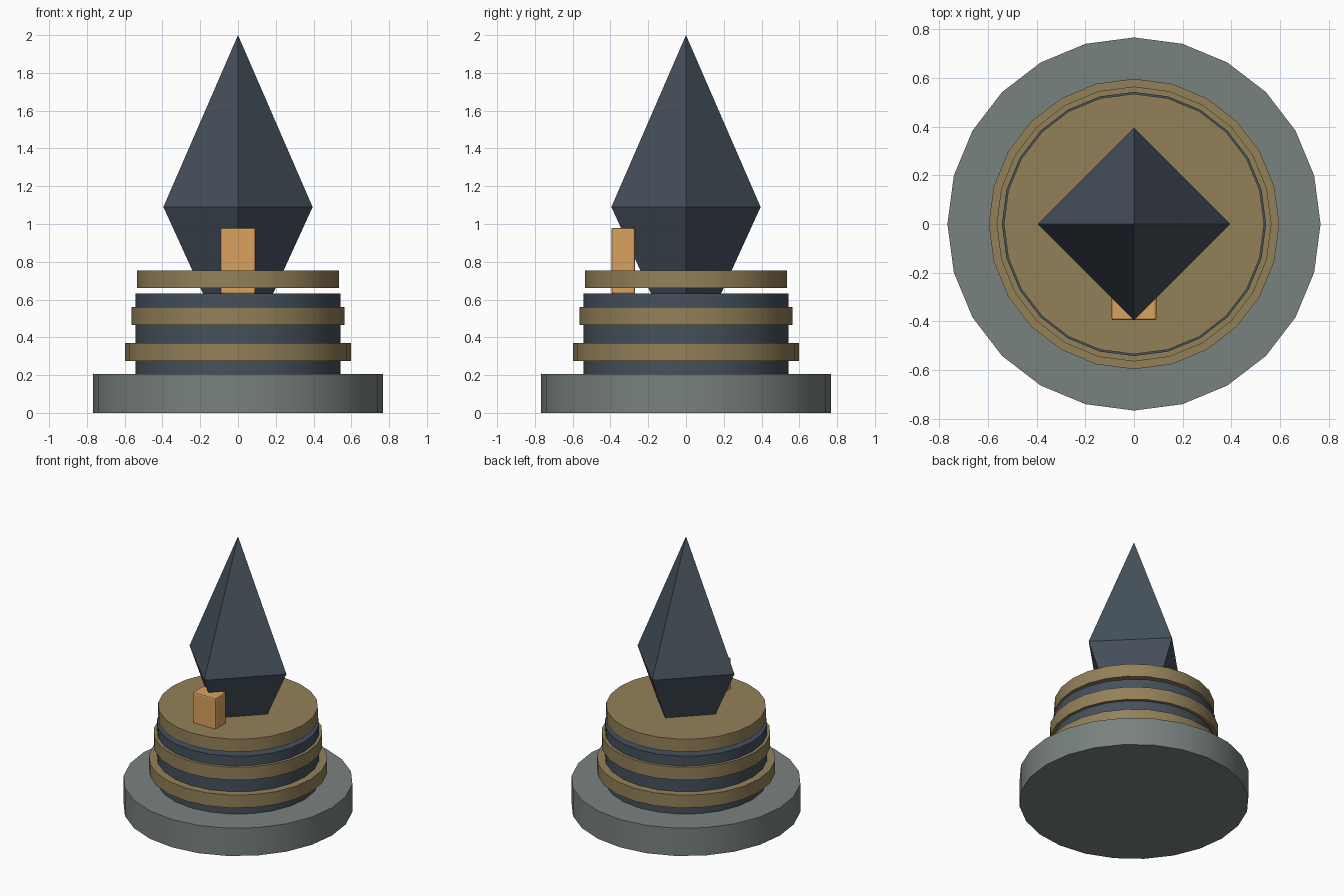
import bpy
from math import radians

cube = bpy.data.objects.get("Cube")
if cube:
    bpy.data.objects.remove(cube, do_unlink=True)


def material(name, srgb):
    color = [c ** 2.2 for c in srgb] + [1.0]
    mat = bpy.data.materials.new(name)
    mat.use_nodes = True
    mat.diffuse_color = color
    mat.node_tree.nodes["Principled BSDF"].inputs["Base Color"].default_value = color
    return mat


stone = material("grey_stone", (0.47, 0.505, 0.495))
slate = material("dark_slate", (0.28, 0.32, 0.36))
bronze = material("bronze", (0.57, 0.5, 0.35))
amber = material("amber", (0.85, 0.63, 0.37))


def tapered(name, mat, z0, z1, r0, r1, sides):
    bpy.ops.mesh.primitive_cone_add(vertices=sides, radius1=r0, radius2=r1,
                                    depth=z1 - z0, location=(0, 0, (z0 + z1) / 2))
    obj = bpy.context.object
    obj.name = name
    obj.data.materials.append(mat)
    return obj


def disc(name, mat, z0, z1, radius):
    tapered(name, mat, z0, z1, radius, radius, 24)
    bpy.ops.object.shade_smooth_by_angle(angle=radians(30))


# Round plinth, drum and bands
disc("base", stone, 0, 0.205, 0.767)
disc("drum", slate, 0.205, 0.632, 0.543)
disc("lower_band", bronze, 0.275, 0.37, 0.597)
disc("middle_band", bronze, 0.465, 0.56, 0.565)
disc("top_plate", bronze, 0.66, 0.754, 0.535)

# Four-sided crystal: truncated lower half and pointed upper half, joined
lower = tapered("crystal", slate, 0.63, 1.09, 0.185, 0.395, 4)
upper = tapered("crystal_tip", slate, 1.09, 2.0, 0.395, 0, 4)
for obj in (lower, upper):
    # Remove the internal caps at the widest level
    faces = obj.data.polygons
    cap = [f.index for f in faces if all(
        abs(obj.data.vertices[v].co.z + obj.location.z - 1.09) < 0.001 for v in f.vertices)]
    import bmesh
    bm = bmesh.new()
    bm.from_mesh(obj.data)
    bm.faces.ensure_lookup_table()
    bmesh.ops.delete(bm, geom=[bm.faces[i] for i in cap], context="FACES_ONLY")
    bm.to_mesh(obj.data)
    bm.free()
bpy.ops.object.select_all(action="DESELECT")
upper.select_set(True)
lower.select_set(True)
bpy.context.view_layer.objects.active = lower
bpy.ops.object.join()

# Small bevelled block at the front
bpy.ops.mesh.primitive_cube_add(size=1, location=(0, -0.333, 0.805))
block = bpy.context.object
block.name = "front_block"
block.dimensions = (0.186, 0.125, 0.35)
bpy.ops.object.transform_apply(location=False, rotation=False, scale=True)
block.data.materials.append(amber)
bevel = block.modifiers.new("soft_edges", "BEVEL")
bevel.width = 0.01
bevel.segments = 2
